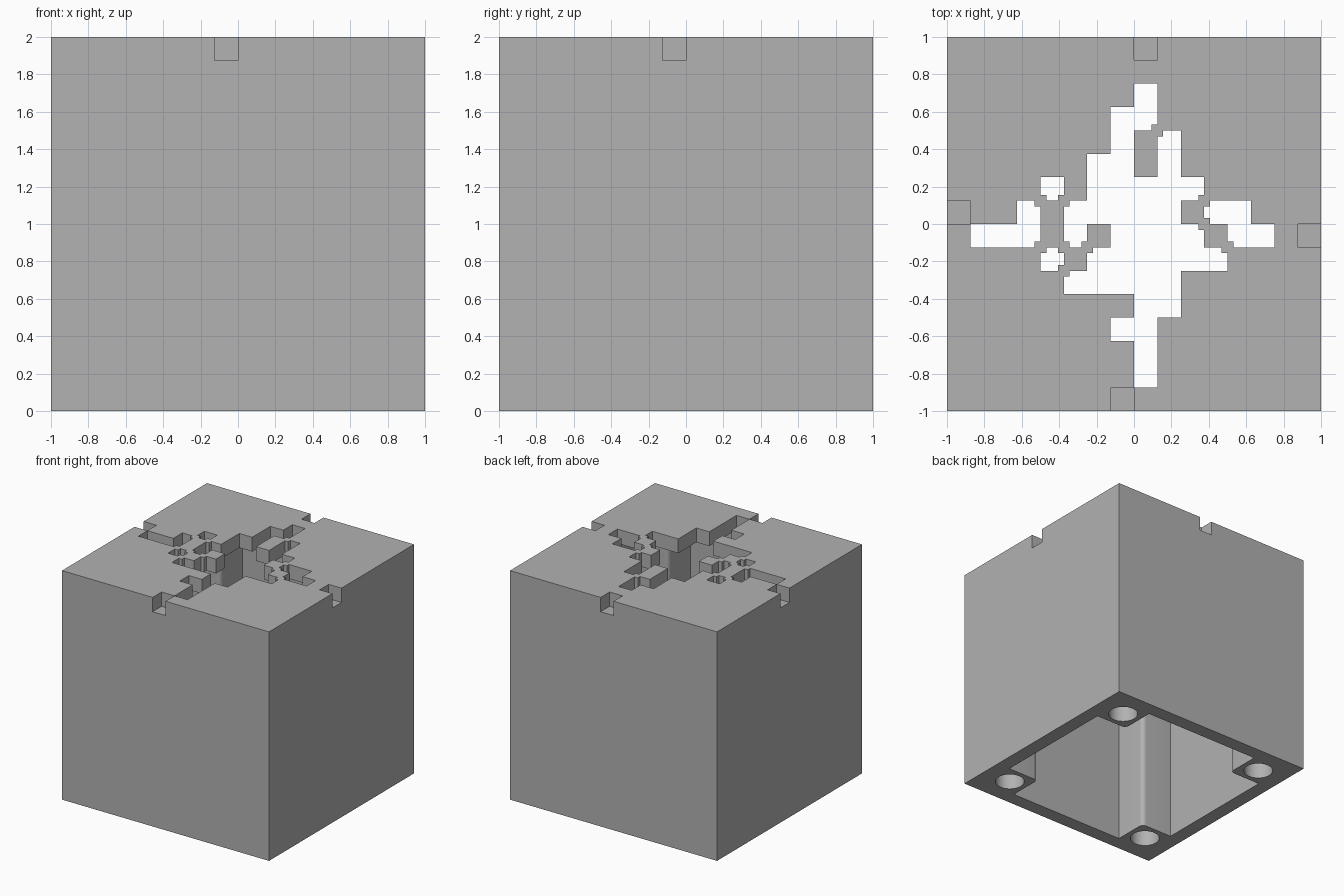
import bpy
import bmesh
import math

if "Cube" in bpy.data.objects:
    bpy.data.objects.remove(bpy.data.objects["Cube"], do_unlink=True)

CELL = 1 / 8       # one pixel of the top pattern
SUB = CELL / 4     # finer step used for the diagonal bridges
LID = 2 - CELL     # underside of the top plate

# openings in the top plate, back row first
PATTERN = [
    ".......#.....",
    "......##.....",
    "......#.#....",
    ".....##.#....",
    "...#.#####...",
    "..#.#####.##.",
    "###.#.####.##",
    "...#.######..",
    "....#####....",
    ".......##....",
    "......##.....",
    ".......#.....",
    ".......#.....",
]
OPEN = {(c - 7, 5 - r) for r, row in enumerate(PATTERN)
        for c, mark in enumerate(row) if mark == "#"}

grey = bpy.data.materials.new("plain_grey")
grey.use_nodes = True
grey.diffuse_color = (0.445, 0.445, 0.445, 1)
grey.node_tree.nodes["Principled BSDF"].inputs["Base Color"].default_value = grey.diffuse_color


def make_object(name, bm):
    bmesh.ops.recalc_face_normals(bm, faces=bm.faces[:])
    mesh = bpy.data.meshes.new(name)
    bm.to_mesh(mesh)
    bm.free()
    mesh.materials.append(grey)
    obj = bpy.data.objects.new(name, mesh)
    bpy.context.collection.objects.link(obj)
    return obj


def raise_faces(bm, height):
    new = bmesh.ops.extrude_face_region(bm, geom=bm.faces[:])["geom"]
    verts = [v for v in new if isinstance(v, bmesh.types.BMVert)]
    bmesh.ops.translate(bm, verts=verts, vec=(0, 0, height))


def prism(name, outline, z0, z1):
    bm = bmesh.new()
    bm.faces.new([bm.verts.new((x, y, z0)) for x, y in outline])
    raise_faces(bm, z1 - z0)
    return make_object(name, bm)


def rectangle(x0, x1, y0, y1):
    return [(x0, y0), (x1, y0), (x1, y1), (x0, y1)]


def turned(points, quarter):
    for _ in range(quarter):
        points = [(-y, x) for x, y in points]
    return points


def circle(cx, cy, radius, count=40):
    return [(cx + radius * math.cos(math.tau * k / count),
             cy + radius * math.sin(math.tau * k / count)) for k in range(count)]


def pattern_cutter():
    bm = bmesh.new()
    verts = {}

    def vert(a, b):
        if (a, b) not in verts:
            verts[a, b] = bm.verts.new((a * SUB, b * SUB, LID - 0.1))
        return verts[a, b]

    for i, j in OPEN:
        for a in range(4):
            for b in range(4):
                # keep a small bridge where solid cells meet only at a corner
                if a in (0, 3) and b in (0, 3):
                    di, dj = (1 if a else -1), (1 if b else -1)
                    if ((i + di, j + dj) in OPEN and (i + di, j) not in OPEN
                            and (i, j + dj) not in OPEN):
                        continue
                x, y = 4 * i + a, 4 * j + b
                bm.faces.new([vert(x, y), vert(x + 1, y),
                              vert(x + 1, y + 1), vert(x, y + 1)])
    bmesh.ops.dissolve_limit(bm, angle_limit=0.01, verts=bm.verts[:], edges=bm.edges[:])
    raise_faces(bm, CELL + 0.2)
    return make_object("pattern_cutter", bm)


# cavity outline: four corner posts with a rounded inner edge
WALL, POST, ROUND = 0.874, 0.57, 0.04
corner = [(WALL, POST)]
for k in range(7):
    t = math.radians(270 - 15 * k)
    corner.append((POST + ROUND + ROUND * math.cos(t), POST + ROUND + ROUND * math.sin(t)))
corner.append((POST, WALL))
cavity = [p for q in range(4) for p in turned(corner, q)]

cutters = [prism("cavity_cutter", cavity, -0.1, LID), pattern_cutter()]
for q in range(4):
    # edge notch in the middle of each side, screw hole in each post
    cutters.append(prism("notch_cutter", turned(rectangle(-CELL, 0, -1.1, -0.876), q), LID, 2.1))
    cutters.append(prism("screw_hole_cutter", turned(circle(0.733, 0.733, 0.12), q), -0.1, 0.4))

# hollow block
block = prism("hollow_block", rectangle(-1, 1, -1, 1), 0, 2)
bpy.ops.object.select_all(action="DESELECT")
block.select_set(True)
bpy.context.view_layer.objects.active = block
for cutter in cutters:
    cutter.hide_render = True
    mod = block.modifiers.new("cut", "BOOLEAN")
    mod.operation = "DIFFERENCE"
    mod.solver = "EXACT"
    mod.object = cutter
    bpy.ops.object.modifier_apply(modifier=mod.name)
    bpy.data.objects.remove(cutter, do_unlink=True)
bpy.ops.object.shade_smooth_by_angle(angle=math.radians(30))
